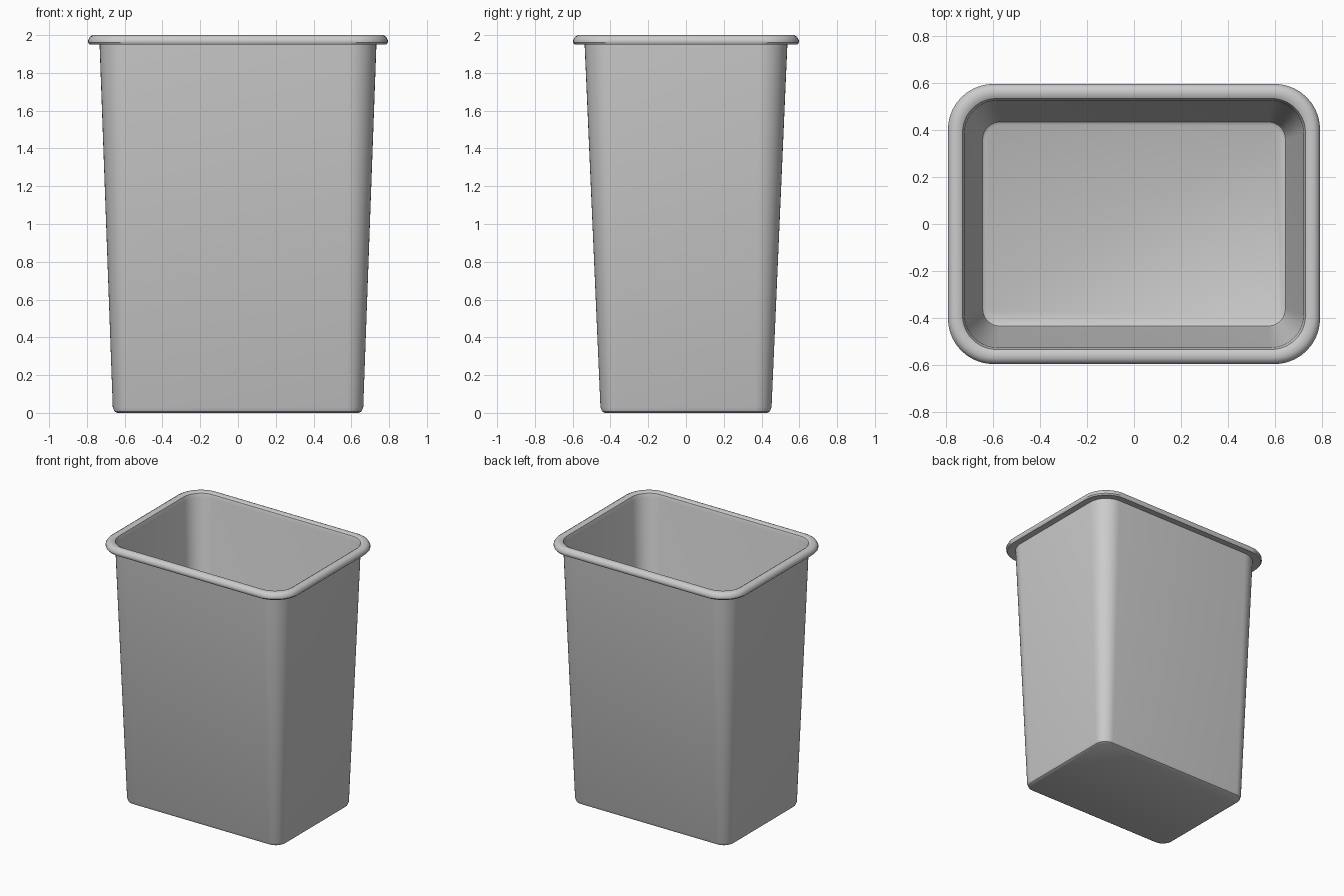
import bpy, bmesh, math

if "Cube" in bpy.data.objects:
    bpy.data.objects.remove(bpy.data.objects["Cube"])

SEG = 10  # segments per rounded corner


def ring(bm, hx, hy, z, r):
    """One rounded-rectangle loop of vertices."""
    verts = []
    for i, (sx, sy) in enumerate([(1, 1), (-1, 1), (-1, -1), (1, -1)]):
        for k in range(SEG + 1):
            a = math.pi / 2 * (i + k / SEG)
            verts.append(bm.verts.new((sx * (hx - r) + r * math.cos(a),
                                       sy * (hy - r) + r * math.sin(a), z)))
    return verts


def loft(name, profile, closed=False):
    """Skin the loops; cap both ends or join last to first."""
    bm = bmesh.new()
    rings = [ring(bm, *p) for p in profile]
    pairs = list(zip(rings, rings[1:]))
    if closed:
        pairs.append((rings[-1], rings[0]))
    else:
        bm.faces.new(rings[0])
        bm.faces.new(rings[-1])
    for a, b in pairs:
        for i in range(len(a)):
            j = (i + 1) % len(a)
            bm.faces.new((a[i], a[j], b[j], b[i]))
    bmesh.ops.recalc_face_normals(bm, faces=bm.faces)
    mesh = bpy.data.meshes.new(name)
    bm.to_mesh(mesh)
    bm.free()
    obj = bpy.data.objects.new(name, mesh)
    bpy.context.collection.objects.link(obj)
    bpy.ops.object.select_all(action='DESELECT')
    bpy.context.view_layer.objects.active = obj
    obj.select_set(True)
    bpy.ops.object.shade_smooth_by_angle(angle=math.radians(35))
    return obj


# Tapered thin-walled bin: outside from the base up, over the lip, down inside
loft("bin_body", [
    (0.640, 0.430, 0.000, 0.070),
    (0.654, 0.444, 0.008, 0.080),
    (0.663, 0.453, 0.030, 0.090),
    (0.733, 0.537, 1.955, 0.150),
    # rolled lip
    (0.786, 0.590, 1.950, 0.190),
    (0.793, 0.597, 1.960, 0.195),
    (0.793, 0.597, 1.975, 0.195),
    (0.783, 0.587, 1.992, 0.187),
    (0.768, 0.572, 2.000, 0.175),
    (0.745, 0.549, 2.000, 0.157),
    (0.731, 0.535, 1.992, 0.146),
    (0.722, 0.526, 1.965, 0.140),
    # inside wall and floor
    (0.651, 0.441, 0.040, 0.080),
    (0.645, 0.435, 0.024, 0.074),
    (0.632, 0.422, 0.016, 0.064),
])
